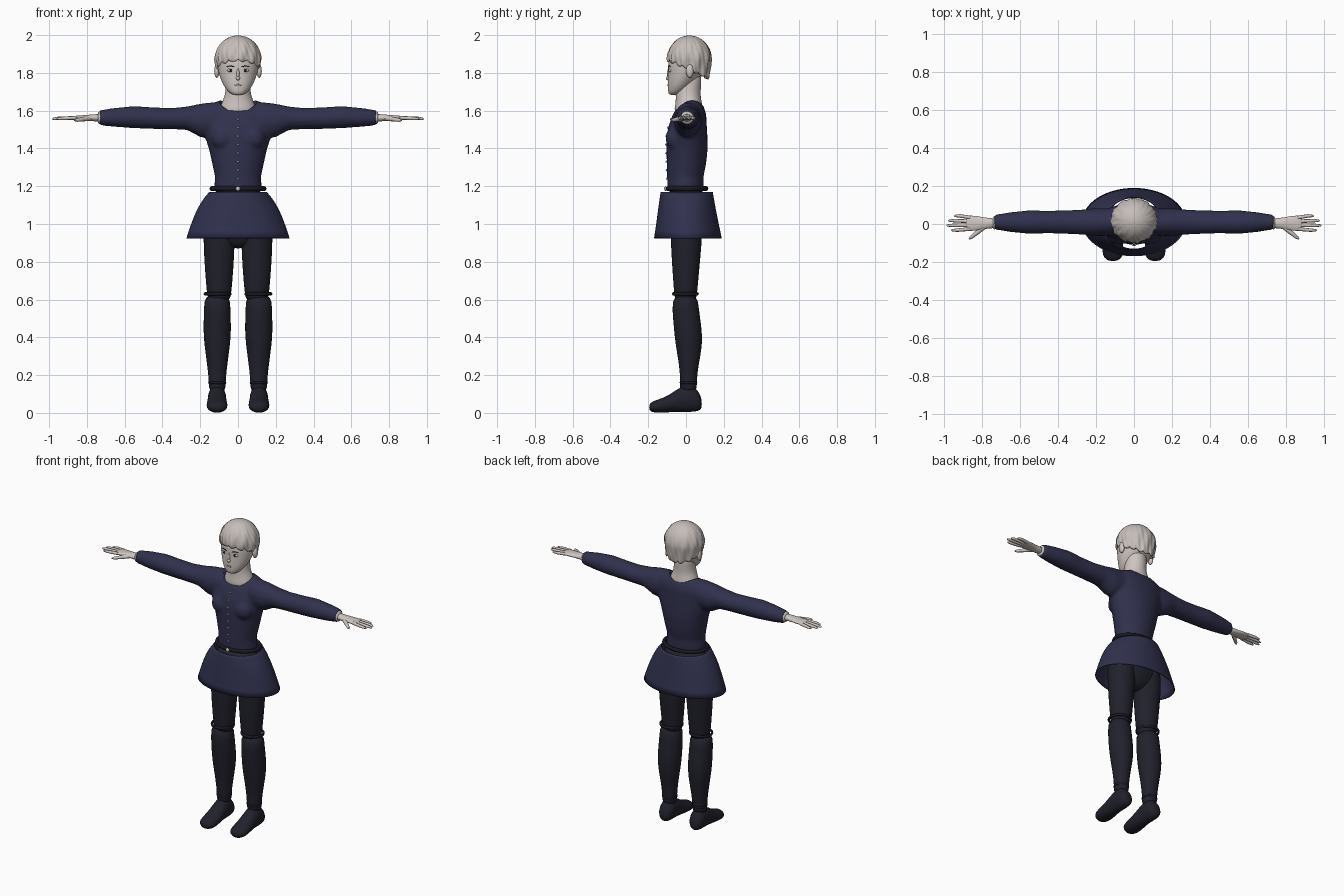
import bpy, bmesh, math
from mathutils import Vector, Matrix

cube = bpy.data.objects.get("Cube")
if cube:
    bpy.data.objects.remove(cube)


def material(name, r, g, b):
    m = bpy.data.materials.new(name)
    m.use_nodes = True
    m.diffuse_color = (r, g, b, 1)
    bsdf = m.node_tree.nodes["Principled BSDF"]
    bsdf.inputs["Base Color"].default_value = (r, g, b, 1)
    bsdf.inputs["Roughness"].default_value = 0.8
    return m


skin = material("pale skin", .62, .56, .53)
hair_mat = material("ash hair", .56, .51, .48)
navy = material("navy cloth", .03, .03, .075)
dark = material("dark stocking", .015, .015, .025)
black = material("black leather", .01, .01, .016)
light = material("pale trim", .6, .58, .56)
lip = material("muted lips", .42, .32, .3)

AXES = {"x": (1, 2, 0), "y": (0, 2, 1), "z": (0, 1, 2)}


def add_loft(bm, axis, sections, centre=0, flip=1, cap=True, n=28):
    """Elliptic rings: position, half width across, low and high of the other side."""
    iu, iv, it = AXES[axis]
    rings = []
    for t, half, lo, hi in sections:
        ring = []
        for k in range(n):
            a = math.tau * k / n
            p = [0, 0, 0]
            p[iu] = centre + half * math.cos(a)
            p[iv] = (lo + hi) / 2 + (hi - lo) / 2 * math.sin(a)
            p[it] = t * flip
            ring.append(bm.verts.new(p))
        rings.append(ring)
    for low, high in zip(rings, rings[1:]):
        for k in range(n):
            j = (k + 1) % n
            bm.faces.new((low[k], low[j], high[j], high[k]))
    if cap:
        bm.faces.new(rings[0])
        bm.faces.new(rings[-1])


def add_ball(bm, centre, size, seg=16):
    bmesh.ops.create_uvsphere(bm, u_segments=seg, v_segments=seg // 2, radius=1,
                              matrix=Matrix.LocRotScale(Vector(centre), None, Vector(size)))


def finish(name, bm, mat, subsurf=0):
    bmesh.ops.recalc_face_normals(bm, faces=bm.faces[:])
    for f in bm.faces:
        f.smooth = True
    me = bpy.data.meshes.new(name)
    bm.to_mesh(me)
    bm.free()
    me.materials.append(mat)
    ob = bpy.data.objects.new(name, me)
    bpy.context.collection.objects.link(ob)
    if subsurf:
        ob.modifiers.new("smooth", "SUBSURF").levels = subsurf
        ob.modifiers["smooth"].render_levels = subsurf
    return ob


def loft(name, mat, axis, sections, subsurf=1, **kw):
    bm = bmesh.new()
    add_loft(bm, axis, sections, **kw)
    return finish(name, bm, mat, subsurf)


def ball(name, mat, centre, size):
    bm = bmesh.new()
    add_ball(bm, centre, size)
    return finish(name, bm, mat)


def band(name, mat, centre, rx, ry, thick, tall):
    """Closed elliptic ring lying flat."""
    bm = bmesh.new()
    n, m = 40, 8
    grid = [[bm.verts.new((centre[0] + (rx + thick * math.cos(b)) * math.cos(a),
                           centre[1] + (ry + thick * math.cos(b)) * math.sin(a),
                           centre[2] + tall * math.sin(b)))
             for b in (math.tau * j / m for j in range(m))]
            for a in (math.tau * i / n for i in range(n))]
    for i in range(n):
        for j in range(m):
            p, q, k = grid[i], grid[(i + 1) % n], (j + 1) % m
            bm.faces.new((p[j], q[j], q[k], p[k]))
    return finish(name, bm, mat)


def tube(name, mat, points):
    """Rounded tapering tube through x, y, z, radius points."""
    cu = bpy.data.curves.new(name, "CURVE")
    cu.dimensions = "3D"
    cu.bevel_depth = 1
    cu.bevel_resolution = 2
    cu.use_fill_caps = True
    sp = cu.splines.new("POLY")
    sp.points.add(len(points) - 1)
    for pt, (x, y, z, r) in zip(sp.points, points):
        pt.co = (x, y, z, 1)
        pt.radius = r
    sp.use_smooth = True
    cu.materials.append(mat)
    ob = bpy.data.objects.new(name, cu)
    bpy.context.collection.objects.link(ob)
    return ob


# Jacket: torso, bust and sleeves fused into one surface
torso = [(1.17, .128, -.097, .092), (1.25, .122, -.1, .093), (1.32, .137, -.102, .107),
         (1.4, .155, -.104, .115), (1.46, .175, -.104, .114), (1.52, .19, -.092, .11),
         (1.58, .19, -.07, .107), (1.62, .165, -.045, .095), (1.655, .1, -.015, .07)]
sleeve = [(.06, .06, 1.47, 1.64), (.13, .072, 1.46, 1.645), (.2, .073, 1.46, 1.637),
          (.27, .066, 1.498, 1.622), (.35, .062, 1.502, 1.614), (.45, .059, 1.503, 1.618),
          (.55, .062, 1.507, 1.624), (.65, .052, 1.514, 1.615), (.735, .038, 1.523, 1.602)]
bm = bmesh.new()
add_loft(bm, "z", torso)
for s in (1, -1):
    add_loft(bm, "x", sleeve, centre=.01, flip=s)
    add_ball(bm, (s * .08, -.052, 1.455), (.065, .058, .065))
jacket = finish("jacket", bm, navy)
remesh = jacket.modifiers.new("fuse", "REMESH")
remesh.mode = "VOXEL"
remesh.voxel_size = .01
remesh.use_smooth_shade = True
soften = jacket.modifiers.new("soften", "SMOOTH")
soften.iterations = 6

# Round neckline cut out of the jacket
cutter = loft("neckline_cutter", navy, "z",
              [(1.6, .07, -.075, .07), (1.63, .095, -.085, .09), (1.75, .12, -.1, .11)], subsurf=0)
cutter.hide_render = True
cutter.hide_viewport = True
cut = jacket.modifiers.new("neckline", "BOOLEAN")
cut.operation = "DIFFERENCE"
cut.object = cutter


def torso_front(z):
    for a, b in zip(torso, torso[1:]):
        if a[0] <= z <= b[0]:
            return a[2] + (b[2] - a[2]) * (z - a[0]) / (b[0] - a[0])
    return torso[0][2]


# Buttons, belt and buckle
bm = bmesh.new()
for i in range(8):
    z = 1.24 + i * .045
    add_ball(bm, (0, torso_front(z) - .001, z), (.006, .006, .006), 8)
finish("buttons", bm, light)
band("belt", black, (0, .005, 1.187), .14, .102, .011, .013)
ball("buckle", light, (0, -.109, 1.187), (.012, .007, .012))

# Skirt, open at top and bottom
skirt = loft("skirt", navy, "z", [(1.17, .152, -.135, .142), (1.14, .18, -.139, .147), (1.08, .218, -.148, .158),
                                  (1, .25, -.158, .174), (.925, .274, -.17, .19)], cap=False, n=40)
skirt.modifiers.new("cloth", "SOLIDIFY").thickness = .005

# Hips, legs and feet
loft("hips", dark, "z", [(1.18, .12, -.09, .085), (1.08, .165, -.095, .1), (.98, .178, -.09, .1),
                         (.9, .12, -.07, .07), (.87, .04, -.03, .03)])
for s, side in ((1, "left"), (-1, "right")):
    loft(side + "_thigh", dark, "z", [(1.06, .07, -.08, .085), (.98, .083, -.085, .088), (.9, .083, -.08, .083),
                                      (.76, .076, -.073, .071), (.65, .066, -.064, .06), (.58, .06, -.06, .055)], centre=s * .1)
    loft(side + "_stocking", dark, "z", [(.63, .069, -.068, .062), (.55, .07, -.074, .068), (.47, .073, -.066, .08),
                                         (.4, .072, -.06, .087), (.33, .064, -.05, .082), (.25, .053, -.036, .066),
                                         (.17, .044, -.03, .056), (.1, .045, -.035, .06)], centre=s * .11)
    band(side + "_knee_band", black, (s * .108, -.003, .63), .067, .064, .007, .009)
    band(side + "_ankle_band", black, (s * .11, .013, .16), .043, .042, .005, .007)
    loft(side + "_foot", dark, "y", [(.084, .02, .025, .07), (.07, .042, .01, .11), (.03, .05, .004, .155),
                                     (-.03, .048, .006, .14), (-.09, .054, .003, .092), (-.15, .057, 0, .07),
                                     (-.18, .045, .003, .06), (-.195, .02, .015, .045)], centre=s * .111)

    # Hand with cuff, fingers and thumb
    loft(side + "_cuff", light, "x", [(.72, .036, 1.526, 1.598), (.745, .038, 1.527, 1.599)], centre=.006, flip=s)
    loft(side + "_palm", skin, "x", [(.72, .028, 1.538, 1.585), (.77, .027, 1.545, 1.58), (.81, .036, 1.548, 1.577),
                                     (.86, .042, 1.551, 1.573), (.885, .038, 1.554, 1.57)], centre=.004, flip=s)
    for name, y, tip in (("index", -.026, .96), ("middle", -.006, .985), ("ring", .014, .975), ("little", .034, .945)):
        spread = y * 1.25
        tube(side + "_" + name + "_finger", skin,
             [(s * .86, y, 1.562, .01), (s * (tip - .03), spread, 1.559, .009),
              (s * (tip - .006), spread, 1.557, .006), (s * tip, spread, 1.556, .002)])
    tube(side + "_thumb", skin, [(s * .78, -.01, 1.56, .013), (s * .82, -.042, 1.555, .012),
                                 (s * .855, -.07, 1.55, .009), (s * .867, -.08, 1.549, .003)])

# Neck and head
loft("neck", skin, "z", [(1.57, .1, -.06, .08), (1.61, .098, -.062, .09), (1.645, .085, -.054, .084),
                         (1.68, .069, -.055, .076), (1.73, .064, -.055, .08), (1.82, .07, -.04, .085)])
loft("head", skin, "z", [(1.683, .02, -.085, -.05), (1.69, .042, -.094, -.02), (1.72, .07, -.097, .02),
                         (1.76, .09, -.097, .06), (1.8, .104, -.094, .09), (1.86, .113, -.097, .115),
                         (1.92, .105, -.08, .105), (1.96, .07, -.04, .07), (1.975, .03, 0, .04)])

# Face
ball("nose", skin, (0, -.093, 1.772), (.011, .014, .012))
ball("nose_bridge", skin, (0, -.091, 1.795), (.008, .01, .03))
ball("mouth", lip, (0, -.094, 1.735), (.02, .005, .006))
for s, side in ((1, "left"), (-1, "right")):
    ball(side + "_eye", light, (s * .039, -.083, 1.813), (.019, .009, .009))
    ball(side + "_iris", black, (s * .039, -.087, 1.813), (.009, .007, .009))
    tube(side + "_brow", dark, [(s * .02, -.093, 1.832, .002), (s * .04, -.089, 1.837, .003), (s * .062, -.08, 1.832, .001)])
    ball(side + "_ear", skin, (s * .112, .02, 1.81), (.014, .02, .036))

# Hair cap with swirling locks and an uneven hem
bm = bmesh.new()
cols, rows = 120, 22
arc = .122 * math.pi / 2
grid = []
for i in range(cols):
    a = math.tau * i / cols
    drop = .047 * (1 - math.cos(a)) + .014 * abs(math.sin(a * 7.5))
    column = []
    for j in range(1, rows + 1):
        v = j / rows
        path = v * (arc + drop)
        p = min(path / .122, math.pi / 2)
        below = max(path - arc, 0)
        r = math.sin(p) * (1 - 1.2 * below)
        lock = 1 + v * (.03 * math.sin(11 * a + 7 * v) + .02 * math.sin(23 * a - 9 * v))
        column.append(bm.verts.new((.122 * r * lock * math.sin(a), .018 - .117 * r * lock * math.cos(a),
                                    1.873 + .125 * math.cos(p) * (.98 + .02 * lock) - below)))
    grid.append(column)
crown = bm.verts.new((0, .018, 1.998))
for i in range(cols):
    p, q = grid[i], grid[(i + 1) % cols]
    bm.faces.new((crown, p[0], q[0]))
    for j in range(rows - 1):
        bm.faces.new((p[j], p[j + 1], q[j + 1], q[j]))
hair = finish("hair", bm, hair_mat)
hair.modifiers.new("thickness", "SOLIDIFY").thickness = .012
